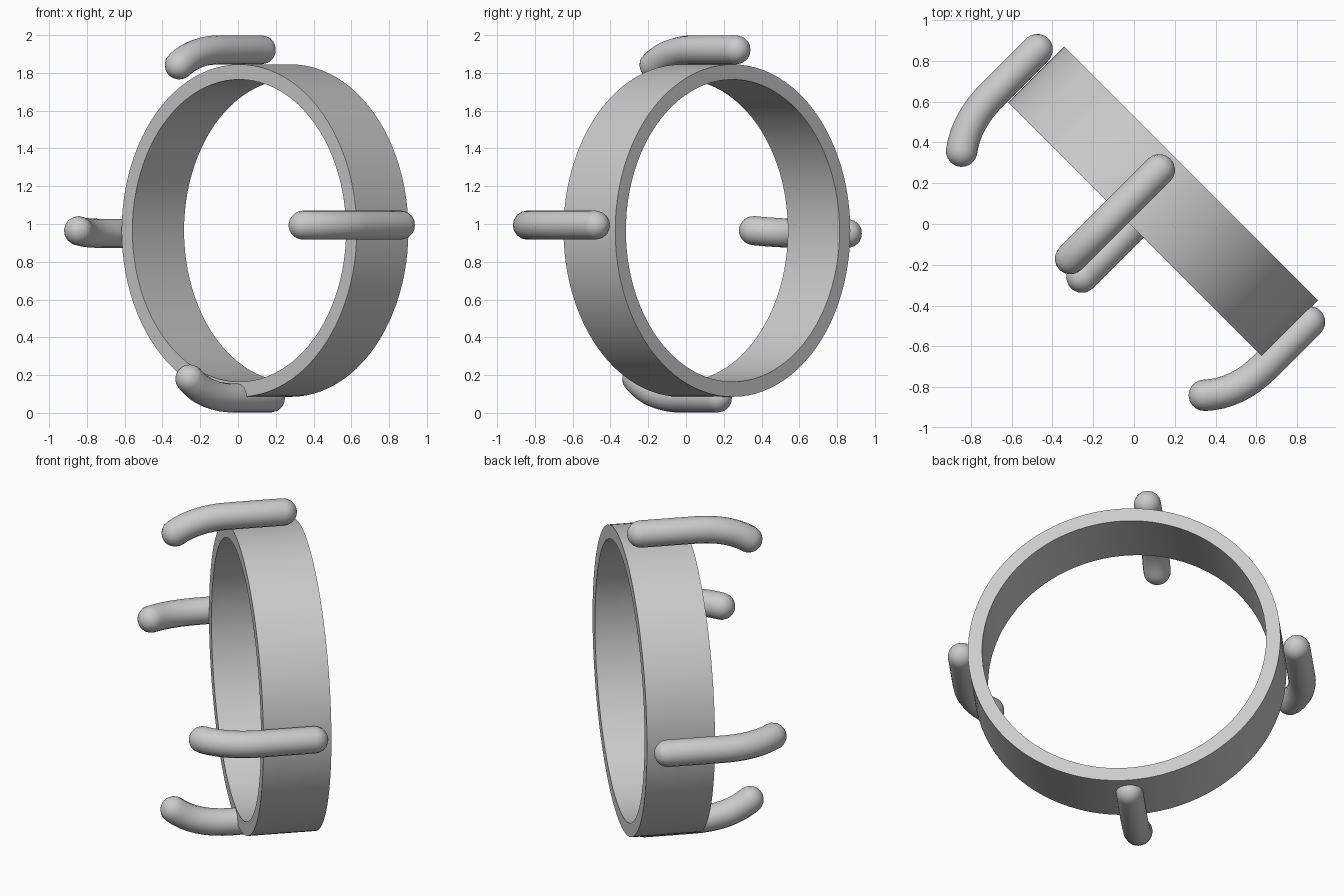
import bpy, bmesh, math
from mathutils import Vector

if "Cube" in bpy.data.objects:
    bpy.data.objects.remove(bpy.data.objects["Cube"])

S = math.sqrt(0.5)
AXIS = Vector((S, S, 0))        # ring axis, pointing to the back
SIDE = Vector((S, -S, 0))       # across the ring, pointing right
UP = Vector((0, 0, 1))
PRONG_R = 0.077


def place(t, a, z):
    return SIDE * t + AXIS * a + UP * z


def smooth(ob):
    bpy.ops.object.select_all(action='DESELECT')
    ob.select_set(True)
    bpy.context.view_layer.objects.active = ob
    bpy.ops.object.shade_smooth_by_angle(angle=math.radians(35))


def make_ring(name, r_in, r_out, a0, a1, t, z, steps=96):
    # rectangular section spun about the ring axis
    bm = bmesh.new()
    section = [(r_in, a0), (r_out, a0), (r_out, a1), (r_in, a1)]
    vs = [bm.verts.new(place(t, a, z + r)) for r, a in section]
    es = [bm.edges.new((vs[i], vs[(i + 1) % 4])) for i in range(4)]
    bmesh.ops.spin(bm, geom=vs + es, cent=place(t, 0, z), axis=AXIS,
                   angle=math.tau, steps=steps)
    bmesh.ops.remove_doubles(bm, verts=bm.verts, dist=1e-4)
    bmesh.ops.recalc_face_normals(bm, faces=bm.faces)
    me = bpy.data.meshes.new(name)
    bm.to_mesh(me)
    bm.free()
    ob = bpy.data.objects.new(name, me)
    bpy.context.collection.objects.link(ob)
    smooth(ob)


def make_prong(name, t, z, a_back, a_tip, bend):
    # straight rod along the axis, its front end bending by the vector "bend"
    p0 = place(t, -0.04, z)
    p1 = place(t, a_tip + 0.12, z)
    p2 = place(t, a_tip, z) + bend
    path = [place(t, a_back, z)]
    for i in range(9):
        k = i / 8
        path.append(p0 * (1 - k) ** 2 + p1 * 2 * k * (1 - k) + p2 * k * k)
    # rounded ends made from shrinking rings
    angles = [math.radians(d) for d in (18, 36, 54, 70, 82, 89)]
    d0 = AXIS
    d1 = (p2 - p1).normalized()
    pts = [(path[0] + d0 * PRONG_R * math.sin(g), math.cos(g)) for g in reversed(angles)]
    pts += [(p, 1.0) for p in path]
    pts += [(p2 + d1 * PRONG_R * math.sin(g), math.cos(g)) for g in angles]

    cu = bpy.data.curves.new(name, 'CURVE')
    cu.dimensions = '3D'
    cu.bevel_depth = PRONG_R
    cu.bevel_resolution = 6
    cu.use_fill_caps = True
    sp = cu.splines.new('POLY')
    sp.points.add(len(pts) - 1)
    for point, (co, rad) in zip(sp.points, pts):
        point.co = (*co, 1)
        point.radius = rad
    ob = bpy.data.objects.new(name, cu)
    bpy.context.collection.objects.link(ob)
    bpy.ops.object.select_all(action='DESELECT')
    ob.select_set(True)
    bpy.context.view_layer.objects.active = ob
    bpy.ops.object.convert(target='MESH')
    smooth(bpy.context.view_layer.objects.active)


# main band
make_ring("ring_band", 0.80, 0.88, -0.014, 0.373, 0.023, 0.965)

# four prongs curling in toward the ring centre
make_prong("top_prong", -0.10, 1.922, 0.275, -0.34, UP * -0.08)
make_prong("bottom_prong", 0.004, 0.079, 0.24, -0.365, UP * 0.10)
make_prong("right_prong", 0.948, 0.994, 0.269, -0.35, SIDE * -0.11)
make_prong("left_prong", -0.94, 0.95, 0.269, -0.345, SIDE * 0.09 + UP * 0.015)
